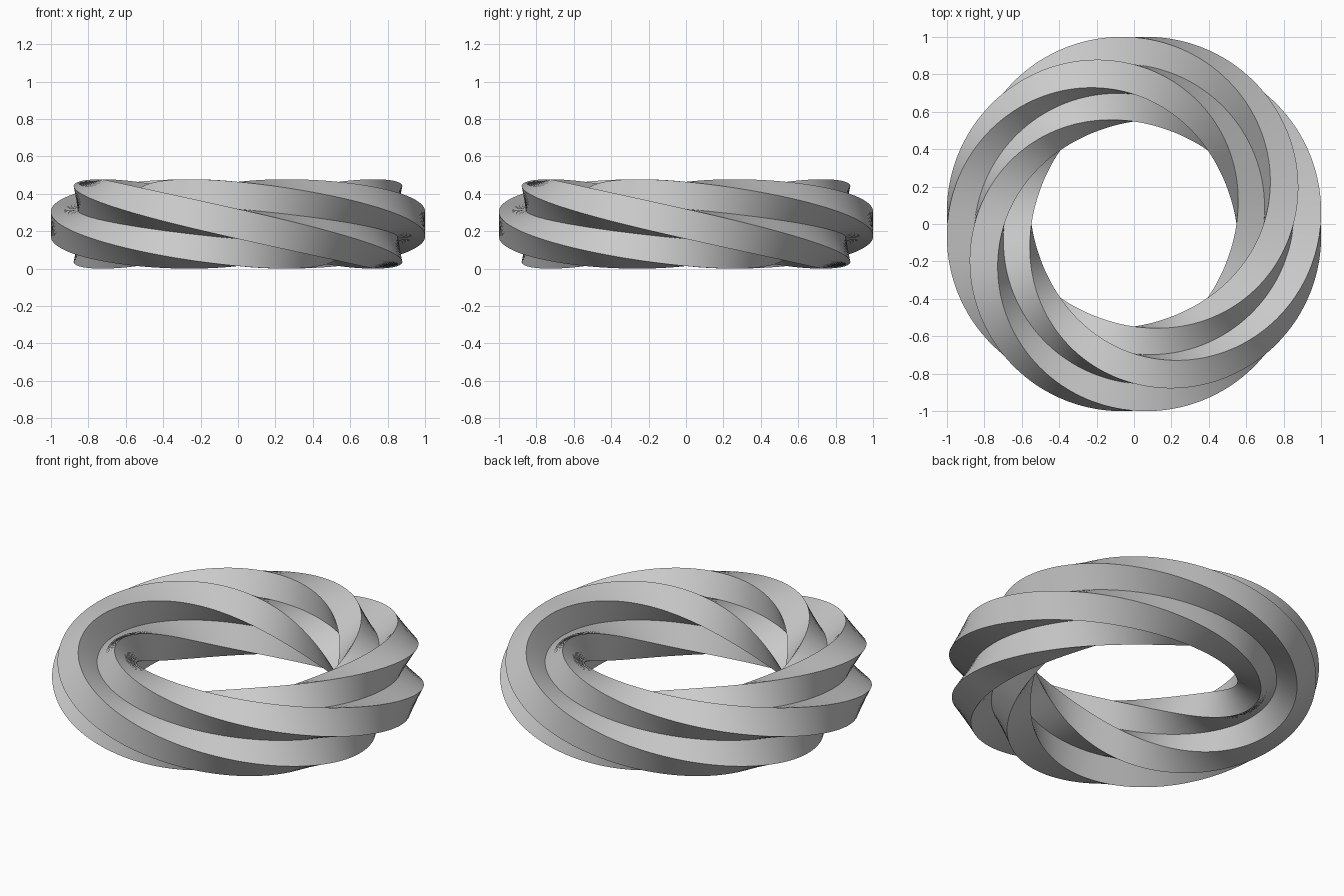
import bpy, bmesh
from math import cos, sin, tau, radians

if "Cube" in bpy.data.objects:
    bpy.data.objects.remove(bpy.data.objects["Cube"])

R = 0.773      # radius of the ring's centre line
L = 0.225      # arm length of the plus-shaped section
W = 0.08       # half width of each arm
SEGS = 192     # steps around the ring

# Plus-shaped profile, three points per arm
profile = []
for k in range(4):
    c, s = cos(k * tau / 4), sin(k * tau / 4)
    for u, v in ((L, -W), (L, W), (W, W)):
        profile.append((u * c - v * s, u * s + v * c))

zc = (L * L + W * W) ** 0.5   # lifts the ring onto z = 0

# Sweep the profile round the ring with one full twist
bm = bmesh.new()
rings = []
for i in range(SEGS):
    t = i * tau / SEGS
    c, s = cos(-t), sin(-t)
    ring = []
    for u, v in profile:
        r = R + u * c - v * s
        ring.append(bm.verts.new((r * cos(t), r * sin(t), zc + u * s + v * c)))
    rings.append(ring)

n = len(profile)
for i in range(SEGS):
    a, b = rings[i], rings[(i + 1) % SEGS]
    for j in range(n):
        k = (j + 1) % n
        bm.faces.new((a[j], b[j], b[k], a[k]))
bmesh.ops.recalc_face_normals(bm, faces=bm.faces)

mesh = bpy.data.meshes.new("twisted_ring")
bm.to_mesh(mesh)
bm.free()
ring_obj = bpy.data.objects.new("twisted_ring", mesh)
bpy.context.collection.objects.link(ring_obj)

# Smooth along the sweep, sharp ridges
bpy.context.view_layer.objects.active = ring_obj
ring_obj.select_set(True)
bpy.ops.object.shade_smooth_by_angle(angle=radians(30))
